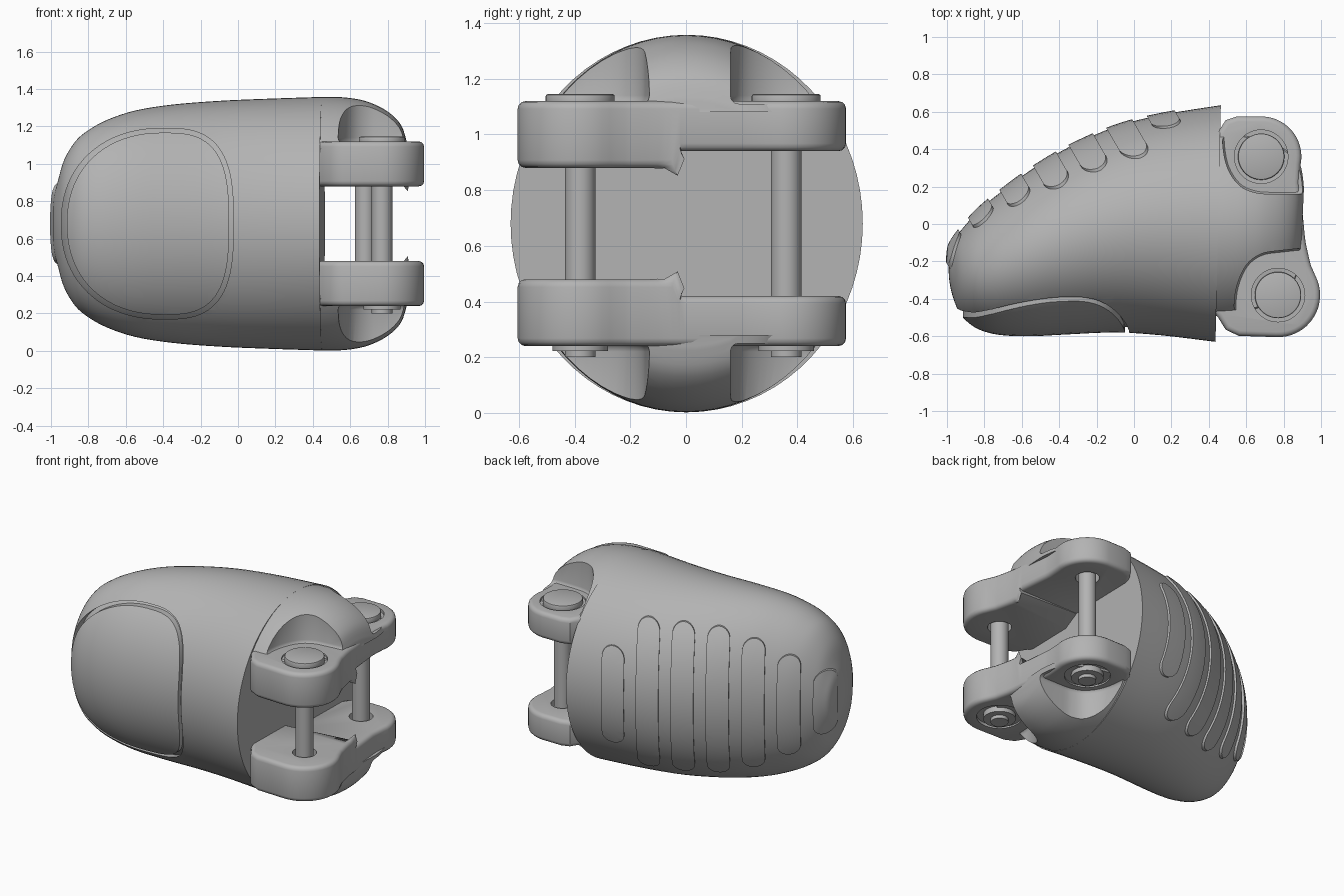
import bpy, bmesh
from math import cos, sin, pi, radians
from mathutils import Vector

cube = bpy.data.objects.get("Cube")
if cube:
    bpy.data.objects.remove(cube, do_unlink=True)

MID = 0.68  # height of the horizontal symmetry plane
X, Y, Z = Vector((1, 0, 0)), Vector((0, 1, 0)), Vector((0, 0, 1))

grey = bpy.data.materials.new("plain_grey")
grey.use_nodes = True
grey.diffuse_color = (0.45, 0.45, 0.45, 1)
grey.node_tree.nodes["Principled BSDF"].inputs["Base Color"].default_value = (0.45, 0.45, 0.45, 1)


def spline(pts, steps=4):
    """Smooth open curve through points of any dimension."""
    p = [pts[0]] + list(pts) + [pts[-1]]
    out = []
    for i in range(1, len(p) - 2):
        for s in range(steps):
            t = s / steps
            out.append(tuple(
                0.5 * (2 * b + (c - a) * t + (2 * a - 5 * b + 4 * c - d) * t * t
                       + (3 * b - a - 3 * c + d) * t ** 3)
                for a, b, c, d in zip(*p[i - 1:i + 3])))
    return out + [tuple(pts[-1])]


def skin(name, rings):
    """Closed solid through equal-sized rings, capped at both ends."""
    bm = bmesh.new()
    loops = [[bm.verts.new(v) for v in ring] for ring in rings]
    n = len(loops[0])
    for a, b in zip(loops, loops[1:]):
        for i in range(n):
            j = (i + 1) % n
            bm.faces.new((a[i], a[j], b[j], b[i]))
    bm.faces.new(loops[0][::-1])
    bm.faces.new(loops[-1])
    bmesh.ops.recalc_face_normals(bm, faces=bm.faces)
    me = bpy.data.meshes.new(name)
    bm.to_mesh(me)
    bm.free()
    me.materials.append(grey)
    ob = bpy.data.objects.new(name, me)
    bpy.context.collection.objects.link(ob)
    return ob


def prism(name, pts, u, v, w, lo, hi):
    return skin(name, [[u * p[0] + v * p[1] + w * d for p in pts] for d in (lo, hi)])


def arc(cx, cy, r, a0, a1, n):
    angles = [radians(a0 + (a1 - a0) * i / n) for i in range(n + 1)]
    return [(cx + r * cos(a), cy + r * sin(a)) for a in angles]


def rod(name, c, r, lo, hi):
    return prism(name, arc(c[0], c[1], r, 0, 352.5, 47), X, Y, Z, lo, hi)


def loft(name, table, grow=0.0):
    """Elliptical sections from rows of x, front y, back y, half height."""
    rings = []
    for x, f, b, h in spline(table):
        ry, rz = max((b - f) / 2 + grow, 0.01), max(h + grow, 0.01)
        ring = []
        for i in range(72):
            a = 2 * pi * i / 72
            y = (f + b) / 2 + ry * cos(a)
            ring.append((x * (1 + grow) + 0.05 * y * max(x, 0), y, MID + rz * sin(a)))
        rings.append(ring)
    return skin(name, rings)


def apply(ob, kind, **settings):
    bpy.context.view_layer.objects.active = ob
    mod = ob.modifiers.new("edit", kind)
    for key, value in settings.items():
        setattr(mod, key, value)
    bpy.ops.object.modifier_apply(modifier=mod.name)


def cut(ob, cutter, op='DIFFERENCE'):
    apply(ob, 'BOOLEAN', operation=op, object=cutter, solver='EXACT')
    bpy.data.objects.remove(cutter, do_unlink=True)


def bevel(ob, width, segments=3):
    apply(ob, 'BEVEL', width=width, segments=segments, limit_method='ANGLE',
          angle_limit=radians(40), use_clamp_overlap=False)


# Rounded tip body
BODY = [(-.992, -.24, -.18, .05), (-.985, -.32, -.13, .14), (-.965, -.40, -.09, .22),
        (-.93, -.48, -.04, .34), (-.87, -.54, .03, .44), (-.8, -.575, .10, .50),
        (-.7, -.595, .18, .555), (-.55, -.6, .29, .605), (-.35, -.59, .41, .637),
        (-.1, -.58, .52, .657), (.15, -.595, .585, .668), (.45, -.63, .635, .678)]


# Nail: outlined by a lopsided rounded shape, with a groove around it
def nail_outline(left, right, high):
    pts = []
    for i in range(80):
        a = 2 * pi * i / 80
        c, s = cos(a), sin(a)
        e, rx = (2 / 3, right) if c > 0 else (2 / 2.2, left)
        pts.append((-0.4 + rx * abs(c) ** e * (1 if c > 0 else -1),
                    MID + high * abs(s) ** e * (1 if s > 0 else -1)))
    return pts


body = loft("body", BODY)
cut(body, prism("groove_cutter", nail_outline(.545, .375, .51), X, Z, Y, -1, -.3))
loft("body_core", BODY, -0.03)
nail = loft("nail", BODY)
cut(nail, prism("nail_cutter", nail_outline(.515, .352, .487), X, Z, Y, -1, -.3), 'INTERSECT')

# Grip ribs across the pad
normal, tangent = Vector((-.5, .866, 0)), Vector((.866, .5, 0))
for i, half in enumerate([.215, .34, .44, .5, .51, .51, .33]):
    c, r = -0.9 + 0.22 * i, 0.072
    pill = arc(c, MID + half - r, r, 0, 180, 16) + arc(c, MID - half + r, r, 180, 360, 16)
    rib = loft(f"grip_rib_{i + 1}", BODY, 0.012)
    cut(rib, prism("rib_cutter", pill, tangent, Z, normal, .1, 1.2), 'INTERSECT')

# Domed ridges that carry the hinge plates, pocketed around the pins
dome = loft("hinge_domes", [
    (.4, -.61, .61, .676), (.5, -.61, .61, .678), (.6, -.6, .6, .672), (.7, -.58, .58, .65),
    (.8, -.55, .55, .60), (.87, -.5, .5, .53), (.9, -.46, .46, .44)])
cut(dome, prism("gap_cutter", [(.2, -1), (1.2, -1), (1.2, 1), (.2, 1)], X, Y, Z, .28, 1.08))
front_pocket = spline([(.54, -.6), (.535, -.45), (.55, -.33), (.6, -.22), (.68, -.16),
                       (.8, -.14), (1.1, -.11)]) + [(1.1, -.9), (.54, -.9)]
back_pocket = spline([(.47, .6), (.475, .42), (.5, .3), (.56, .21), (.64, .17),
                      (.75, .16), (1.1, .16)]) + [(1.1, .9), (.47, .9)]
for outline in (front_pocket, back_pocket):
    for lo, hi in ((1.11, 1.6), (-.24, .25)):
        pocket = prism("pocket_cutter", outline, X, Y, Z, lo, hi)
        bevel(pocket, 0.03)
        cut(dome, pocket)

# Hinge plates with two lobes and a stepped inner face
PINS = {"front": (.77, -.38), "back": (.68, .36)}
waist = spline([(.945, -.22), (.918, -.1), (.907, 0), (.897, .1), (.885, .22)])
outline = ([(.38, -.42), (.45, -.5), (.49, -.565), (.56, -.598)]
           + arc(.77, -.38, .225, -93, 28, 16) + waist
           + arc(.68, .36, .215, -12, 95, 16)
           + [(.55, .575), (.49, .555), (.455, .5), (.38, .42)])
for side in ("upper", "lower"):
    plate = prism(side + "_hinge_plate", outline, X, Y, Z, .88, 1.12)
    bm = bmesh.new()
    bm.from_mesh(plate.data)
    for y in (-.13, -.02):
        bmesh.ops.bisect_plane(bm, geom=bm.verts[:] + bm.edges[:] + bm.faces[:],
                               plane_co=(0, y, 0), plane_no=Y)
    for v in bm.verts:
        if v.co.z < 1 and v.co.y > -.03:
            v.co.z = 0.94
        if side == "lower":
            v.co.z = 2 * MID - v.co.z
    bmesh.ops.recalc_face_normals(bm, faces=bm.faces)
    bm.to_mesh(plate.data)
    bm.free()
    bevel(plate, 0.028)
    recess = (1.1, 1.3) if side == "upper" else (0, .26)
    for c in PINS.values():
        cut(plate, rod("hole_cutter", c, .075, .1, 1.25))
        cut(plate, rod("recess_cutter", c, .143, *recess))

# Hinge pins with a wide head on top and a stepped foot below
for place, c in PINS.items():
    rod(place + "_pin", c, .055, .2, 1.13)
    head = rod(place + "_pin_head", c, .124, 1.09, 1.145)
    bevel(head, 0.008, 2)
    rod(place + "_pin_washer", c, .1, .222, .27)

# Smooth shading with crisp edges
bpy.ops.object.select_all(action='DESELECT')
for ob in bpy.context.collection.objects:
    if ob.type == 'MESH' and ob.data.materials and ob.data.materials[0] == grey:
        ob.select_set(True)
        bpy.context.view_layer.objects.active = ob
bpy.ops.object.shade_smooth_by_angle(angle=radians(32))
